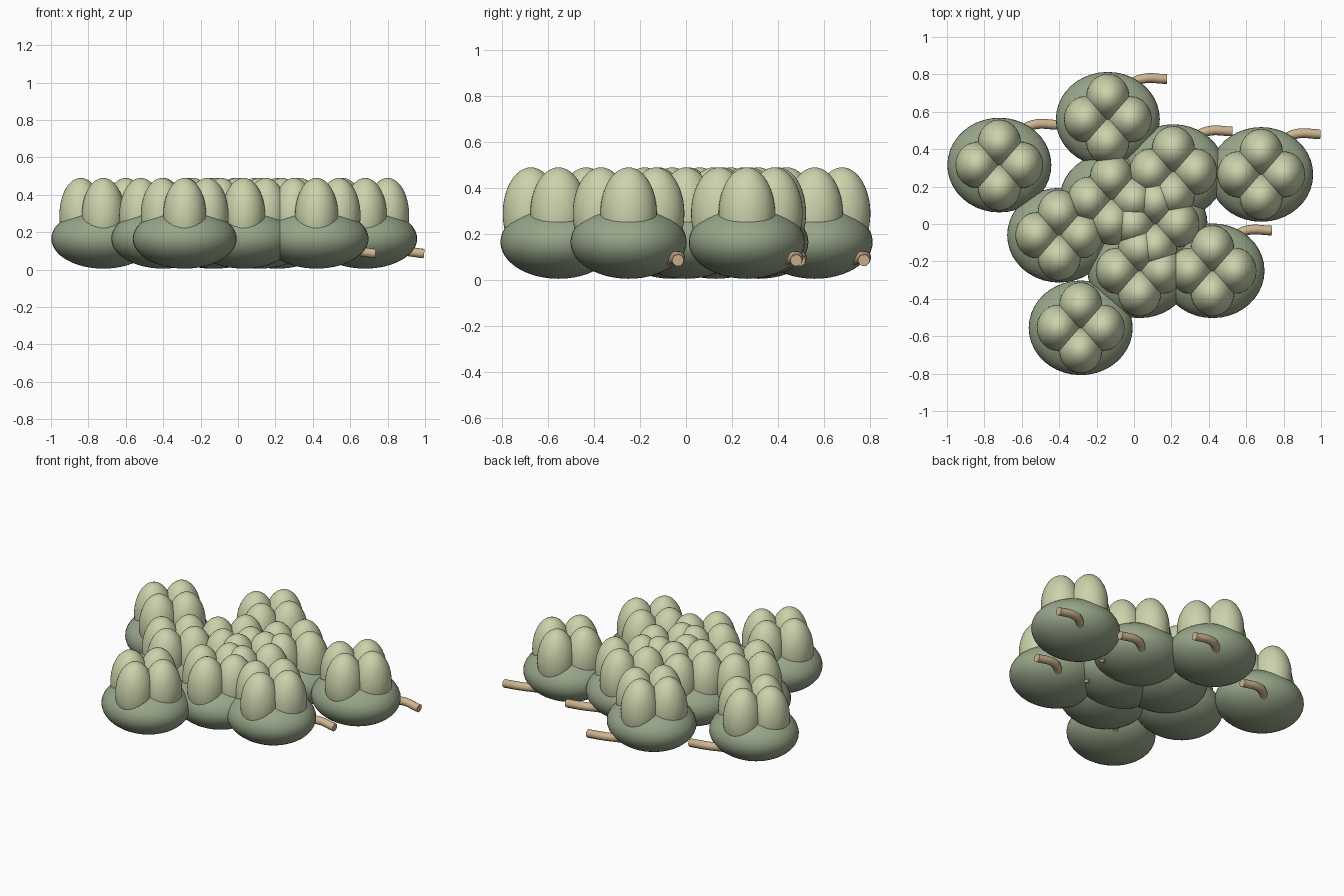
import bpy
import math

if "Cube" in bpy.data.objects:
    bpy.data.objects.remove(bpy.data.objects["Cube"])


def material(name, rgb):
    m = bpy.data.materials.new(name)
    m.diffuse_color = (*rgb, 1.0)
    m.use_nodes = True
    m.node_tree.nodes["Principled BSDF"].inputs["Base Color"].default_value = m.diffuse_color
    return m


DARK_GREEN = material("sage green", (0.31, 0.38, 0.25))
LIGHT_GREEN = material("pale green", (0.60, 0.65, 0.41))
TAN = material("tan", (0.62, 0.46, 0.28))


def ellipsoid(name, centre, radii, mat):
    bpy.ops.mesh.primitive_uv_sphere_add(segments=40, ring_count=24, radius=1, location=centre)
    ob = bpy.context.object
    ob.name = name
    ob.scale = radii
    bpy.ops.object.shade_smooth()
    ob.data.materials.append(mat)
    return ob


def tube(name, points, radius, mat):
    curve = bpy.data.curves.new(name, "CURVE")
    curve.dimensions = "3D"
    curve.bevel_depth = radius
    curve.bevel_resolution = 3
    curve.resolution_u = 6
    curve.use_fill_caps = True
    spline = curve.splines.new("BEZIER")
    spline.bezier_points.add(len(points) - 1)
    for bp, p in zip(spline.bezier_points, points):
        bp.co = p
        bp.handle_left_type = bp.handle_right_type = "AUTO"
    ob = bpy.data.objects.new(name, curve)
    bpy.context.collection.objects.link(ob)
    bpy.ops.object.select_all(action="DESELECT")
    ob.select_set(True)
    bpy.context.view_layer.objects.active = ob
    bpy.ops.object.convert(target="MESH")
    ob = bpy.context.object
    ob.data.materials.clear()
    ob.data.materials.append(mat)
    bpy.ops.object.shade_smooth_by_angle(angle=math.radians(40))
    return ob


# Ground positions of the fruits in the pile
FRUITS = [(-0.72, 0.315), (-0.14, 0.56), (0.21, 0.28), (0.68, 0.265), (-0.40, -0.06),
          (-0.12, 0.13), (0.115, 0.0), (0.03, -0.25), (0.42, -0.25), (-0.285, -0.555)]
# Bent stem, relative to its fruit
STEM = [(0.08, 0.13, 0.075), (0.125, 0.185, 0.095), (0.18, 0.215, 0.10), (0.315, 0.215, 0.085)]

for x, y in FRUITS:
    # Flattened lower body
    ellipsoid("fruit_body", (x, y, 0.165), (0.278, 0.253, 0.16), DARK_GREEN)
    # Four upright lobes on top
    for i in range(4):
        a = i * math.pi / 2
        ellipsoid("fruit_lobe", (x + 0.12 * math.cos(a), y + 0.12 * math.sin(a), 0.29),
                  (0.115, 0.123, 0.20), LIGHT_GREEN)
    # Stem curling out from under the back
    tube("stem", [(x + px, y + py, pz) for px, py, pz in STEM], 0.026, TAN)
